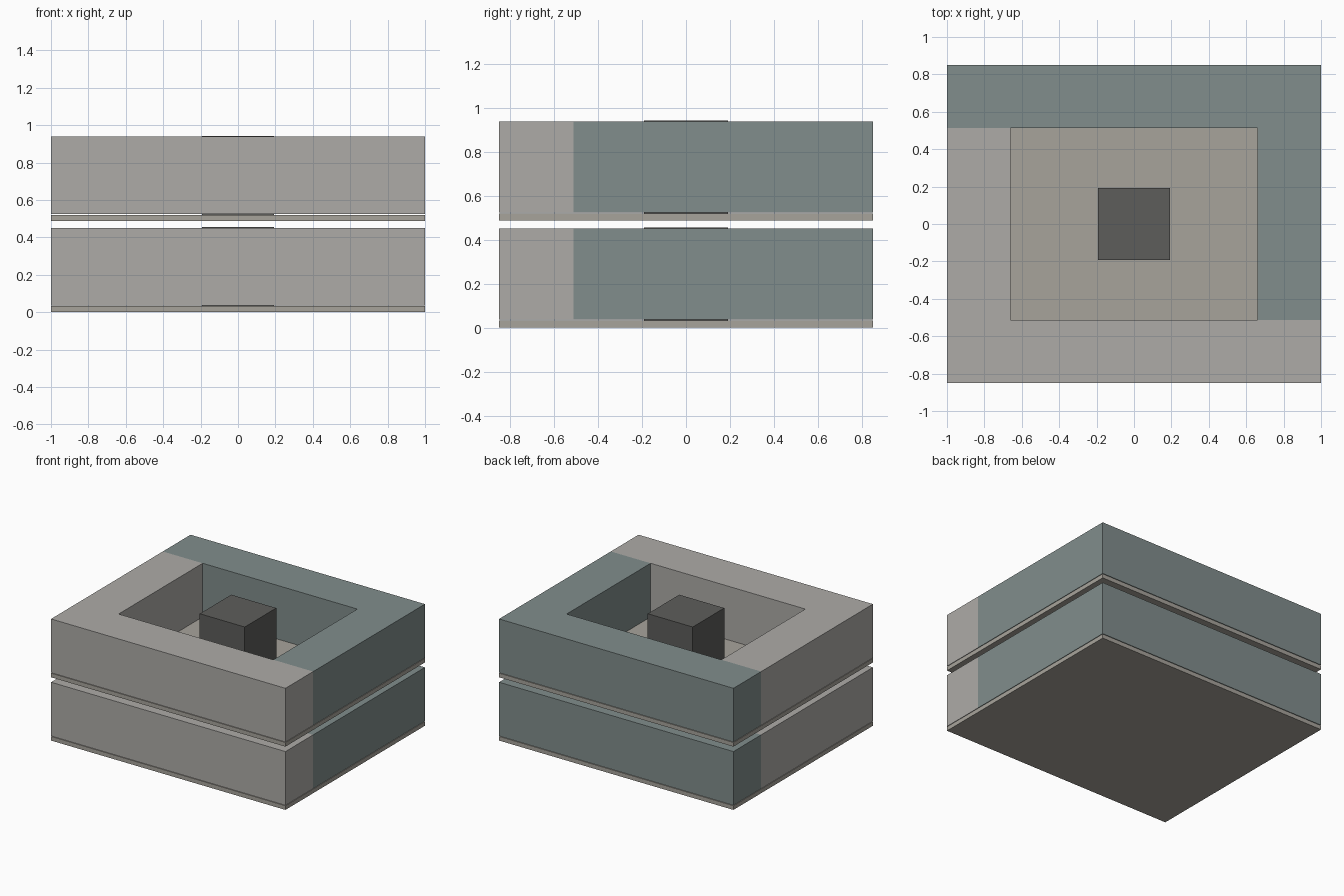
import bpy, bmesh

if "Cube" in bpy.data.objects:
    bpy.data.objects.remove(bpy.data.objects["Cube"])

W, D = 1.0, 0.85        # outer half width and depth
IW, ID = 0.66, 0.512    # courtyard half width and depth
C = 0.192               # core half size
STOREY = 0.488


def material(name, rgb):
    m = bpy.data.materials.new(name)
    m.diffuse_color = (*rgb, 1)
    m.use_nodes = True
    m.node_tree.nodes["Principled BSDF"].inputs["Base Color"].default_value = m.diffuse_color
    return m


def prism(name, outline, z0, z1, mat):
    """Extrude a flat outline from z0 to z1."""
    bm = bmesh.new()
    face = bm.faces.new([bm.verts.new((x, y, z0)) for x, y in outline])
    ext = bmesh.ops.extrude_face_region(bm, geom=[face])
    top = [v for v in ext["geom"] if isinstance(v, bmesh.types.BMVert)]
    bmesh.ops.translate(bm, verts=top, vec=(0, 0, z1 - z0))
    bmesh.ops.recalc_face_normals(bm, faces=bm.faces)
    me = bpy.data.meshes.new(name)
    bm.to_mesh(me)
    bm.free()
    me.materials.append(mat)
    ob = bpy.data.objects.new(name, me)
    bpy.context.collection.objects.link(ob)
    return ob


def rect(w, d):
    return [(-w, -d), (w, -d), (w, d), (-w, d)]


stone = material("stone", (0.42, 0.41, 0.39))
teal = material("teal", (0.22, 0.27, 0.265))
beige = material("beige", (0.39, 0.37, 0.33))
dark = material("dark", (0.11, 0.11, 0.105))

# L-shaped wing: front strip plus left strip; the other wing is it turned 180 degrees
wing = [(-W, -D), (W, -D), (W, -ID), (-IW, -ID), (-IW, ID), (-W, ID)]
opposite = [(-x, -y) for x, y in wing]

for i, level in enumerate(("lower", "upper")):
    z = i * STOREY
    prism(f"{level}_floor_slab", rect(W, D), z, z + 0.032, beige)
    prism(f"{level}_front_left_wing", wing, z + 0.036, z + 0.45, stone)
    prism(f"{level}_back_right_wing", opposite, z + 0.036, z + 0.45, teal)
    prism(f"{level}_central_core", rect(C, C), z + 0.032, z + 0.455, dark)
